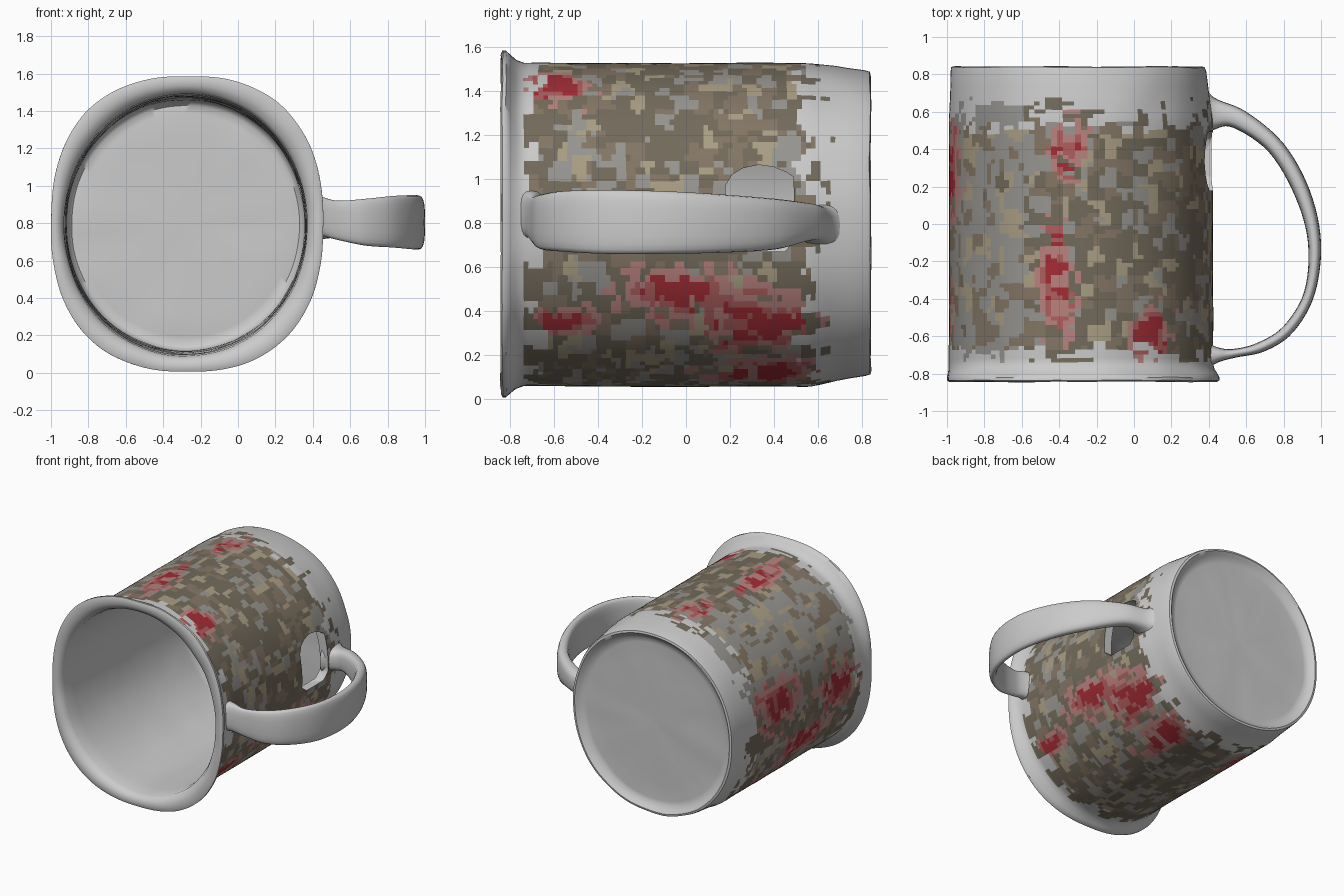
import bpy, bmesh, math
from mathutils import Vector, noise

if "Cube" in bpy.data.objects:
    bpy.data.objects.remove(bpy.data.objects["Cube"])

SEG = 144


def material(name, rgb):
    m = bpy.data.materials.new(name)
    m.diffuse_color = (*rgb, 1)
    m.use_nodes = True
    m.node_tree.nodes["Principled BSDF"].inputs["Base Color"].default_value = m.diffuse_color
    return m


MATS = [material(n, c) for n, c in (
    ("glaze", (.55, .55, .55)), ("olive", (.17, .145, .105)), ("brown", (.23, .18, .13)),
    ("tan", (.40, .34, .23)), ("stone", (.31, .30, .28)), ("pink", (.48, .22, .21)),
    ("rose", (.42, .11, .11)), ("red", (.36, .025, .035)))]


def finish(bm, name, mats):
    bmesh.ops.recalc_face_normals(bm, faces=bm.faces)
    me = bpy.data.meshes.new(name)
    bm.to_mesh(me)
    bm.free()
    ob = bpy.data.objects.new(name, me)
    bpy.context.collection.objects.link(ob)
    for m in mats:
        me.materials.append(m)
    return ob


def activate(ob):
    bpy.ops.object.select_all(action='DESELECT')
    ob.select_set(True)
    bpy.context.view_layer.objects.active = ob


def oval(t, rx, rz, n):
    c, s = math.cos(t), math.sin(t)
    return (math.copysign(abs(c) ** (2 / n), c) * rx, math.copysign(abs(s) ** (2 / n), s) * rz)


def catmull(rows, steps):
    out = []
    for i in range(len(rows) - 1):
        a, b, c, d = (rows[min(max(i + k, 0), len(rows) - 1)] for k in (-1, 0, 1, 2))
        for k in range(steps):
            t = k / steps
            out.append([.5 * (2 * q + (r - p) * t + (2 * p - 5 * q + 4 * r - s) * t * t
                              + (3 * q - p - 3 * r + s) * t ** 3) for p, q, r, s in zip(a, b, c, d)])
    return out + [list(rows[-1])]


# Painted pattern: red flower patches (angle in degrees, y, spreads) over a mottled ground
FLOWERS = [(-38, -.55, 9, .13), (-26, -.05, 11, .22), (-38, .3, 13, .3), (-66, .4, 12, .25),
           (95, .4, 11, .2), (100, -.3, 9, .4), (60, -.6, 12, .15), (182, -.45, 15, .22),
           (170, .3, 14, .28), (205, -.1, 12, .25), (235, .3, 12, .2)]


def paint(p):
    ang = math.degrees(math.atan2(p.z - .79, p.x + .28))
    wob = Vector((noise.noise(p * 9), noise.noise(p * 9 + Vector((7, 3, 1))), noise.noise(p * 9 + Vector((2, 9, 4)))))
    q = p + wob * .05
    cell = Vector((q.x * 13, q.y * 15, q.z * 13))
    r = noise.cell(cell) % 1
    r2 = noise.cell(cell + Vector((50, 50, 50))) % 1
    edge = min((p.y + .78) / .16, (.68 - p.y) / .2)
    if r2 > edge:
        return 0
    f = 0
    for a, y, sa, sy in FLOWERS:
        d = (ang - a + 180) % 360 - 180
        f = max(f, math.exp(-(d / sa) ** 2 - ((p.y - y) / sy) ** 2))
    f += (r - .5) * .65 - (.3 if 75 < ang < 115 else .1)
    if f > .3:
        return 7 if f > .68 else 6 if f > .5 else 5
    if ang > 115 and r2 < .4:
        return 4
    return 1 if r2 < .42 else 2 if r2 < .66 else 4 if r2 < .86 else 3


# Mug body rings: y, radius x, radius z, centre x, centre z, squareness
rings = [(.80, s * .62, s * .63, -.30, .80, 2) for s in (.05, .25, .5, .75, .95)]
rings += [(.803, .62, .63, -.30, .80, 2), (.825, .645, .655, -.30, .80, 2.05),
          (.842, .66, .675, -.30, .80, 2.1), (.838, .677, .69, -.30, .80, 2.1),
          (.815, .683, .697, -.297, .80, 2.1), (.74, .69, .708, -.293, .80, 2.08)]
N = 64
first = len(rings)
for i in range(N + 1):
    y = .68 - 1.42 * i / N
    k = min(1, max(0, (.68 - y) / .12))
    rings.append((y, .695 + .011 * k, .718 + .019 * k, -.29 + .007 * k, .80 - .008 * k, 2.06))
last = len(rings) - 1
rings += [(-.775, .71, .75, -.28, .793, 2.15), (-.80, .72, .772, -.275, .795, 2.3),
          (-.82, .728, .79, -.272, .796, 2.4), (-.836, .728, .79, -.272, .796, 2.4),
          (-.844, .715, .772, -.272, .795, 2.35), (-.842, .69, .74, -.275, .793, 2.25),
          (-.825, .664, .712, -.278, .79, 2.1), (-.79, .65, .70, -.28, .79, 2.05)]
rings += [(-.79 + 1.49 * i / 14, .648 - .001 * i, .695 - .002 * i, -.28, .79, 2.03) for i in range(1, 15)]
rings += [(.725, .61, .64, -.28, .79, 2)]
rings += [(.72, s * .6, s * .63, -.28, .79, 2) for s in (.95, .75, .5, .25, .05)]

bm = bmesh.new()
loops = []
for y, rx, rz, cx, cz, n in rings:
    row = []
    for j in range(SEG):
        x, z = oval(math.tau * j / SEG, rx, rz, n)
        p = Vector((cx + x, y, cz + z))
        w = .005 * noise.noise(p * 5)
        row.append(bm.verts.new((p.x + w * x, p.y + w, max(0, p.z + w * z))))
    loops.append(row)
for i in range(len(loops) - 1):
    for j in range(SEG):
        k = (j + 1) % SEG
        f = bm.faces.new((loops[i][j], loops[i][k], loops[i + 1][k], loops[i + 1][j]))
        if first <= i < last:
            f.material_index = paint(f.calc_center_median())
bm.faces.new(loops[0])
bm.faces.new(loops[-1])
body = finish(bm, "mug_body", MATS)

# Hole broken through the wall beside the handle
bm = bmesh.new()
outline = [(.18, .72), (.18, .97), (.21, 1.02), (.26, 1.05), (.33, 1.065), (.40, 1.055),
           (.46, 1.03), (.49, 1.01), (.495, .72), (.45, .67), (.24, .67)]
ends = [[bm.verts.new((x, y, z)) for y, z in outline] for x in (.2, .6)]
for e in ends:
    bm.faces.new(e)
for j in range(len(outline)):
    k = (j + 1) % len(outline)
    bm.faces.new((ends[0][j], ends[0][k], ends[1][k], ends[1][j]))
cutter = finish(bm, "hole_cutter", [MATS[0]])
cutter.hide_render = True
mod = body.modifiers.new("hole", 'BOOLEAN')
mod.operation, mod.solver, mod.object = 'DIFFERENCE', 'EXACT', cutter
activate(body)
bpy.ops.object.modifier_apply(modifier="hole")
bpy.data.objects.remove(cutter)
activate(body)
bpy.ops.object.shade_smooth_by_angle(angle=math.radians(50))

# Handle strap stations: outer x, y, inner x, y, bottom z, top z
strap = [(.37, .75, .37, .47, .68, .91), (.43, .675, .43, .505, .71, .88), (.60, .60, .53, .515, .72, .89),
         (.80, .43, .72, .385, .68, .91), (.94, .18, .86, .15, .665, .93), (1.0, -.10, .93, -.10, .66, .945),
         (.965, -.38, .91, -.36, .66, .95), (.85, -.58, .80, -.545, .67, .945), (.70, -.68, .66, -.635, .68, .93),
         (.54, -.715, .53, -.668, .71, .92), (.45, -.74, .45, -.66, .73, .94), (.38, -.78, .38, -.63, .73, .95)]
bm = bmesh.new()
prev = None
stations = catmull(strap, 6)
for i, (ox, oy, ix, iy, z0, z1) in enumerate(stations):
    row = []
    for j in range(20):
        u, v = oval(math.tau * j / 20, .5, .5, 2.8)
        row.append(bm.verts.new(((ox + ix) / 2 + u * (ox - ix), (oy + iy) / 2 + u * (oy - iy),
                                 (z0 + z1) / 2 + v * (z1 - z0))))
    if prev:
        for j in range(20):
            k = (j + 1) % 20
            bm.faces.new((prev[j], prev[k], row[k], row[j]))
    if i in (0, len(stations) - 1):
        bm.faces.new(row)
    prev = row
handle = finish(bm, "handle", [MATS[0]])
activate(handle)
bpy.ops.object.shade_smooth_by_angle(angle=math.radians(60))
